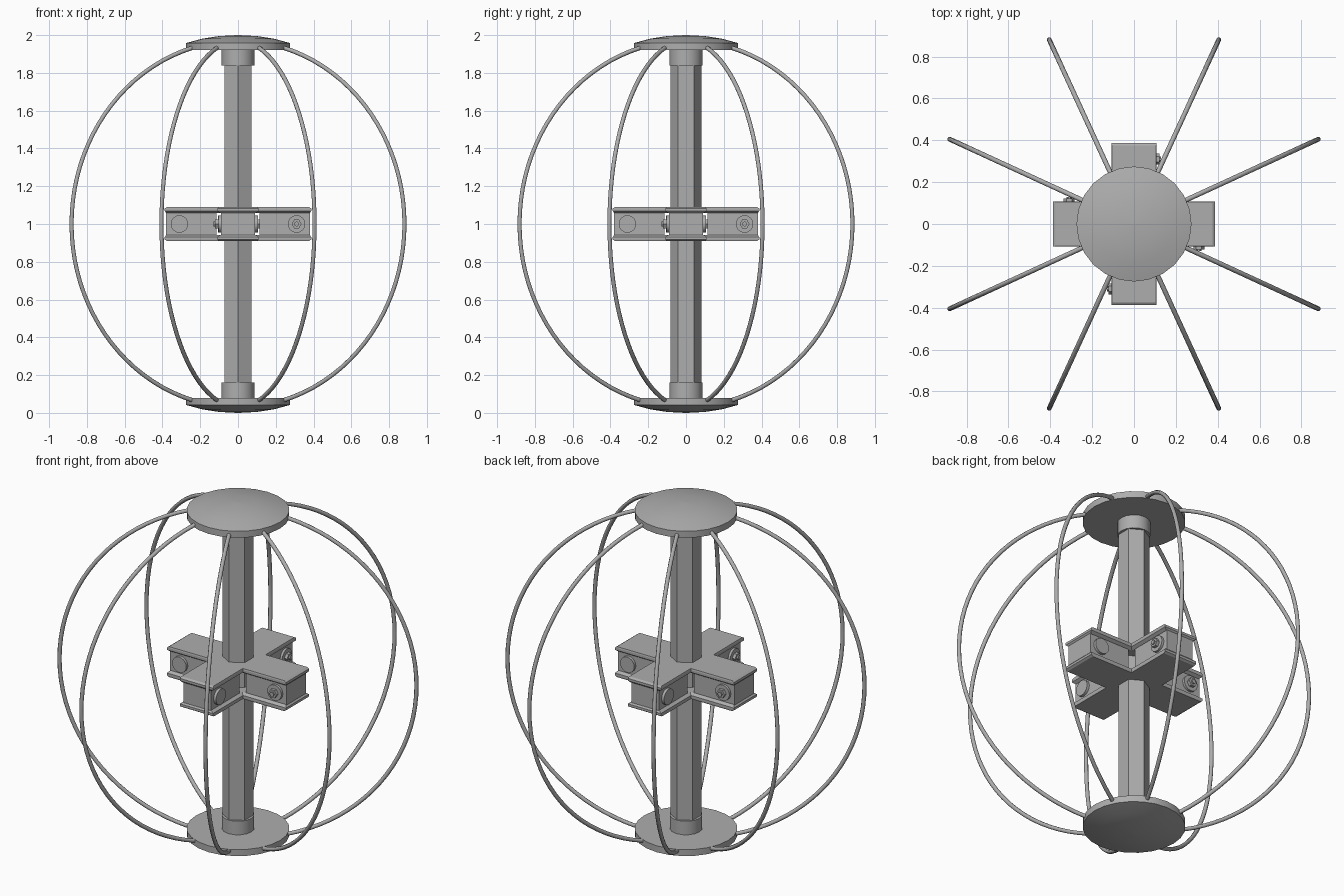
import bpy, bmesh, math
from mathutils import Matrix, Vector

cube = bpy.data.objects.get("Cube")
if cube:
    bpy.data.objects.remove(cube, do_unlink=True)

GREY = (0.42, 0.42, 0.42, 1)
metal = bpy.data.materials.new("grey metal")
metal.use_nodes = True
metal.diffuse_color = GREY
metal.node_tree.nodes["Principled BSDF"].inputs["Base Color"].default_value = GREY


def add_object(name, bm, smooth=None):
    bmesh.ops.recalc_face_normals(bm, faces=bm.faces)
    mesh = bpy.data.meshes.new(name)
    bm.to_mesh(mesh)
    bm.free()
    mesh.materials.append(metal)
    obj = bpy.data.objects.new(name, mesh)
    bpy.context.collection.objects.link(obj)
    if smooth:
        bpy.ops.object.select_all(action='DESELECT')
        obj.select_set(True)
        bpy.context.view_layer.objects.active = obj
        bpy.ops.object.shade_smooth_by_angle(angle=math.radians(smooth))
    return obj


def loft(bm, rings):
    """Skin closed rings of points and cap both ends."""
    loops = [[bm.verts.new(p) for p in ring] for ring in rings]
    n = len(loops[0])
    for a, b in zip(loops, loops[1:]):
        for i in range(n):
            j = (i + 1) % n
            bm.faces.new((a[i], a[j], b[j], b[i]))
    bm.faces.new(loops[0][::-1])
    bm.faces.new(loops[-1])


def circle(r, z, sides, turn=0.0):
    return [(r * math.cos(turn + math.tau * i / sides),
             r * math.sin(turn + math.tau * i / sides), z) for i in range(sides)]


# Hexagonal column with an edge towards the front
bm = bmesh.new()
loft(bm, [circle(0.083, z, 6, math.pi / 2) for z in (0.09, 1.91)])
add_object("column", bm)

# Domed caps and collars, top and bottom
DOME = ((0.275, 1.92), (0.275, 1.958), (0.19, 1.981), (0.1, 1.995), (0.004, 2.0))
for side in ("top", "bottom"):
    def flip(z):
        return z if side == "top" else 2 - z
    bm = bmesh.new()
    loft(bm, [circle(r, flip(z), 24) for r, z in DOME])
    add_object(side + "_cap", bm, 30)
    bm = bmesh.new()
    loft(bm, [circle(0.088, flip(z), 16) for z in (1.84, 1.93)])
    add_object(side + "_collar", bm, 30)


# Cross-shaped flange plates, with bevelled lips
def cross(w, e, z):
    corner = [(e, -w), (e, w), (w, w)]
    return [(*(Matrix.Rotation(k * math.pi / 2, 2) @ Vector(p)), z)
            for k in range(4) for p in corner]


LIP = ((0.092, 0.378, 1.057), (0.108, 0.388, 1.068),
       (0.108, 0.388, 1.082), (0.106, 0.376, 1.09))
for side, sign in (("top", 1), ("bottom", -1)):
    bm = bmesh.new()
    loft(bm, [cross(w, e, 1 + sign * (z - 1)) for w, e, z in LIP])
    add_object(side + "_cross_plate", bm)


# Arm blocks between the plates, each with a plain bolt head and a nut
def disc(bm, r, y0, y1, sides):
    """Disc along y on the arm that points to +x."""
    loft(bm, [[(0.31 + px, y, 1 + py) for px, py, _ in circle(r, 0, sides)]
              for y in (y0, y1)])


for k, name in enumerate(("left", "back", "right", "front")):
    turn = Matrix.Rotation(k * math.pi / 2, 4, 'Z')
    bm = bmesh.new()
    loft(bm, [[(x, y, z) for x, y in
               ((0.115, -0.09), (0.38, -0.09), (0.38, 0.09), (0.115, 0.09))]
              for z in (0.94, 1.06)])
    add_object(name + "_arm_block", bm).matrix_world = turn
    bm = bmesh.new()
    disc(bm, 0.046, 0.08, 0.106, 20)
    add_object(name + "_bolt_head", bm, 30).matrix_world = turn
    bm = bmesh.new()
    disc(bm, 0.046, -0.104, -0.08, 20)
    disc(bm, 0.026, -0.122, -0.1, 6)
    disc(bm, 0.013, -0.13, -0.12, 12)
    add_object(name + "_nut_and_washer", bm, 30).matrix_world = turn

# Cage of eight bowed wires
R, WIRE, STEPS, SIDES = 0.97, 0.0115, 40, 8
reach = math.radians(74)
for k in range(8):
    quarter, odd = divmod(k, 2)
    heading = quarter * math.pi / 2 + math.radians(24.7 if odd else -24.7)
    rings = []
    for i in range(STEPS + 1):
        t = -reach + 2 * reach * i / STEPS
        ring = []
        for px, py, _ in circle(WIRE, 0, SIDES):
            out = R + px
            ring.append((out * math.cos(t), py, 1 + out * math.sin(t)))
        rings.append(ring)
    bm = bmesh.new()
    loft(bm, rings)
    wire = add_object("cage_wire_%d" % (k + 1), bm, 50)
    wire.matrix_world = Matrix.Rotation(heading, 4, 'Z')
